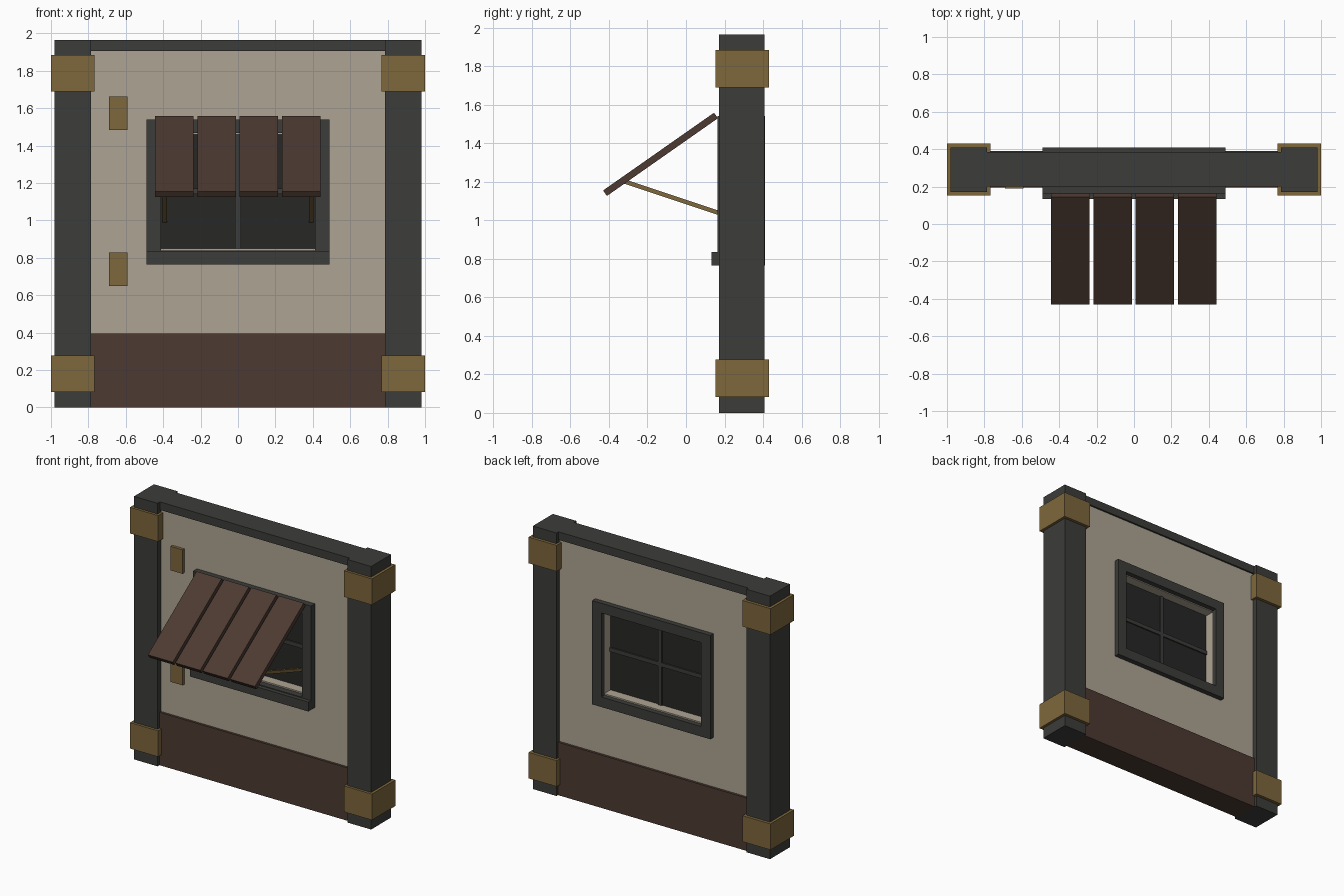
import bpy, bmesh
from math import radians, atan2, hypot

if "Cube" in bpy.data.objects:
    bpy.data.objects.remove(bpy.data.objects["Cube"])


def material(name, rgb):
    m = bpy.data.materials.new(name)
    m.diffuse_color = (*rgb, 1)
    m.use_nodes = True
    m.node_tree.nodes["Principled BSDF"].inputs["Base Color"].default_value = m.diffuse_color
    return m


DARK = material("dark_timber", (0.045, 0.046, 0.042))
WOOD = material("brown_wood", (0.072, 0.042, 0.031))
BRASS = material("brass", (0.21, 0.135, 0.045))
PLASTER = material("plaster", (0.42, 0.37, 0.29))
GLASS = material("dark_glass", (0.02, 0.02, 0.019))


def finish(name, bm, mat):
    bmesh.ops.recalc_face_normals(bm, faces=bm.faces)
    me = bpy.data.meshes.new(name)
    bm.to_mesh(me)
    bm.free()
    me.materials.append(mat)
    ob = bpy.data.objects.new(name, me)
    bpy.context.collection.objects.link(ob)
    return ob


def box(name, x, y, z, mat):
    """Box from (min, max) ranges, with its origin at the centre."""
    bm = bmesh.new()
    bmesh.ops.create_cube(bm, size=1)
    bmesh.ops.scale(bm, vec=(x[1] - x[0], y[1] - y[0], z[1] - z[0]), verts=bm.verts)
    ob = finish(name, bm, mat)
    ob.location = [(a + b) / 2 for a, b in (x, y, z)]
    return ob


def ring(name, outer, inner, y, mat):
    """Rectangular frame; outer and inner are (x0, x1, z0, z1)."""
    bm = bmesh.new()

    def loop(r, yy):
        return [bm.verts.new((r[i], yy, r[k])) for i, k in ((0, 2), (1, 2), (1, 3), (0, 3))]
    loops = [loop(outer, y[0]), loop(inner, y[0]), loop(inner, y[1]), loop(outer, y[1])]
    for a, b in zip(loops, loops[1:] + loops[:1]):
        for i in range(4):
            j = (i + 1) % 4
            bm.faces.new((a[i], a[j], b[j], b[i]))
    return finish(name, bm, mat)


# Corner posts with brass bands
for side, s in (("left", -1), ("right", 1)):
    def xr(a, b):
        return tuple(sorted((s * a, s * b)))
    box(f"{side}_post", xr(0.785, 0.98), (0.172, 0.408), (0, 1.965), DARK)
    for lvl, z in (("lower", (0.083, 0.277)), ("upper", (1.69, 1.885))):
        box(f"{side}_{lvl}_band", xr(0.768, 1.0), (0.153, 0.43), z, BRASS)

# Wall: brown base, plaster with window hole, top rail
box("wall_base", (-0.785, 0.785), (0.195, 0.39), (0, 0.395), WOOD)
HOLE = (-0.415, 0.415, 0.85, 1.46)
ring("plaster_wall", (-0.785, 0.785, 0.395, 1.905), HOLE, (0.212, 0.372), PLASTER)
box("top_rail", (-0.785, 0.785), (0.2, 0.385), (1.905, 1.965), DARK)

# Window trim on both faces, sill, glass and glazing bars
TRIM, OPEN = (-0.488, 0.488, 0.765, 1.54), (-0.413, 0.413, 0.84, 1.467)
ring("front_window_frame", TRIM, OPEN, (0.164, 0.212), DARK)
ring("back_window_frame", TRIM, OPEN, (0.372, 0.41), DARK)
box("window_sill", (-0.488, 0.488), (0.133, 0.164), (0.765, 0.835), DARK)
box("window_glass", HOLE[:2], (0.285, 0.298), HOLE[2:], GLASS)
box("vertical_glazing_bar", (-0.015, 0.015), (0.274, 0.309), HOLE[2:], DARK)
box("horizontal_glazing_bar", HOLE[:2], (0.275, 0.308), (1.14, 1.17), DARK)

# Brass plates left of the window
for lvl, z in (("lower", (0.65, 0.828)), ("upper", (1.483, 1.662))):
    box(f"{lvl}_hinge_plate", (-0.69, -0.592), (0.19, 0.212), z, BRASS)

# Propped-up awning shutter of four boards
for i in range(4):
    cx = -0.3405 + i * 0.2263
    b = box(f"shutter_board_{i + 1}", (cx - 0.103, cx + 0.103), (-0.3515, 0.3515),
            (-0.0175, 0.0175), WOOD)
    b.location = (cx, -0.1325, 1.342)
    b.rotation_euler.x = radians(35)

# Slanted brass struts holding the shutter
y0, z0, y1, z1 = -0.315, 1.2, 0.29, 0.998
half = hypot(y1 - y0, z1 - z0) / 2
for side, cx in (("left", -0.392), ("right", 0.392)):
    st = box(f"{side}_strut", (cx - 0.012, cx + 0.012), (-half, half), (-0.011, 0.011), BRASS)
    st.location = (cx, (y0 + y1) / 2, (z0 + z1) / 2)
    st.rotation_euler.x = atan2(z1 - z0, y1 - y0)
